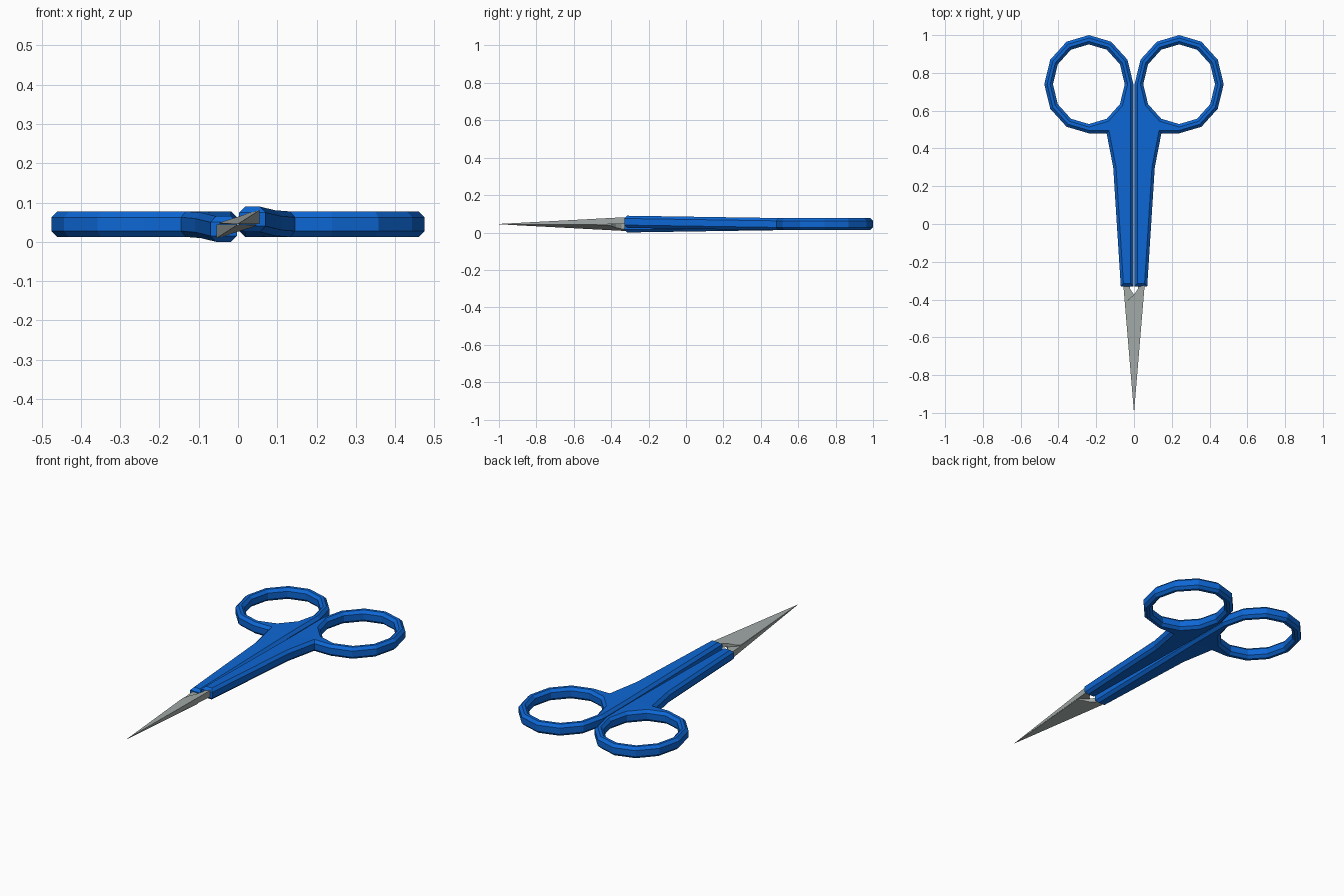
import bpy, bmesh, math
from mathutils import Vector, Matrix

if "Cube" in bpy.data.objects:
    bpy.data.objects.remove(bpy.data.objects["Cube"])

MID = 0.045      # height of the plane where the two halves meet


def material(name, rgb):
    m = bpy.data.materials.new(name)
    m.diffuse_color = (*rgb, 1)
    m.use_nodes = True
    m.node_tree.nodes["Principled BSDF"].inputs["Base Color"].default_value = m.diffuse_color
    return m


BLUE = material("blue plastic", (0.004, 0.135, 0.66))
STEEL = material("grey steel", (0.36, 0.40, 0.39))


def inset(loop, d):
    """Mitred offset of a closed loop, towards its left side."""
    out = []
    for i, p in enumerate(loop):
        a = (p - loop[i - 1]).normalized()
        b = (loop[(i + 1) % len(loop)] - p).normalized()
        na, nb = Vector((-a.y, a.x)), Vector((-b.y, b.x))
        out.append(p + (na + nb) * (d / (1 + na.dot(nb))))
    return out


def finish(bm, name, mat):
    """Make the right half, and the left half turned over about the y axis."""
    bmesh.ops.recalc_face_normals(bm, faces=bm.faces[:])
    mesh = bpy.data.meshes.new(name)
    bm.to_mesh(mesh)
    bm.free()
    mesh.materials.append(mat)
    flip = Matrix.Rotation(math.pi, 4, 'Y')
    for side, turn in (("right", Matrix()), ("left", flip)):
        m = mesh if side == "right" else mesh.copy()
        m.transform(Matrix.Translation((0, 0, MID)) @ turn)
        ob = bpy.data.objects.new(side + "_" + name, m)
        bpy.context.collection.objects.link(ob)
        if side == "right":     # the copy must start from the untouched mesh
            mesh = m.copy()
            mesh.transform(Matrix.Translation((0, 0, -MID)))


def arc(rx, ry, start, count, step):
    angles = [math.radians(start + step * i) for i in range(count)]
    return [Vector((0.239 + rx * math.cos(a), 0.74 + ry * math.sin(a))) for a in angles]


# handle: shaft and finger ring in one chamfered outline with a hole
shaft = [(0.003, -0.33), (0.07, -0.33), (0.11, 0.30), (0.145, 0.48)]
outline = [Vector(p) for p in shaft] + arc(0.236, 0.26, 270, 10, 30) + [Vector((0.003, 0.48))]
hole = arc(0.19, 0.211, 0, 12, -30)
H, C = 0.0325, 0.015
bm = bmesh.new()
rims = {-H: [], H: []}
for loop in (outline, hole):
    rows = []
    for z, d in ((-H, C), (-H + C, 0), (H - C, 0), (H, C)):
        rows.append([bm.verts.new((p.x, p.y, z)) for p in inset(loop, d)])
    n = len(loop)
    for lo, hi in zip(rows, rows[1:]):
        for i in range(n):
            j = (i + 1) % n
            bm.faces.new((lo[i], lo[j], hi[j], hi[i]))
    for z, row in ((-H, rows[0]), (H, rows[-1])):
        rims[z] += [bm.edges.get((row[i], row[(i + 1) % n])) for i in range(n)]
for z, edges in rims.items():
    bmesh.ops.triangle_fill(bm, use_beauty=True, edges=edges, normal=(0, 0, math.copysign(1, z)))
for v in bm.verts:              # shaft rises gently towards the blade
    v.co.z += 0.0125 * min(1, max(0, (0.48 - v.co.y) / 0.81))
finish(bm, "handle", BLUE)

# blade: wedge with its spine outside and its edge across the middle
blade = [(0.055, -0.30), (0.02, -0.30), (0.02, -0.345), (0.0, -0.375),
         (-0.03, -0.40), (-0.047, -0.43), (0.0, -1.0), (0.055, -0.34)]
bm = bmesh.new()
low, top = [], []
for x, y in blade:
    f = min(1, (y + 1) / 0.66)
    low.append(bm.verts.new((x, y, 0.0003)))
    top.append(bm.verts.new((x, y, 0.001 + 0.003 * f + 0.016 * (f + x / 0.055))))
bm.faces.new(low)
bm.faces.new(top)
for i in range(len(blade)):
    j = (i + 1) % len(blade)
    bm.faces.new((low[i], low[j], top[j], top[i]))
finish(bm, "blade", STEEL)
